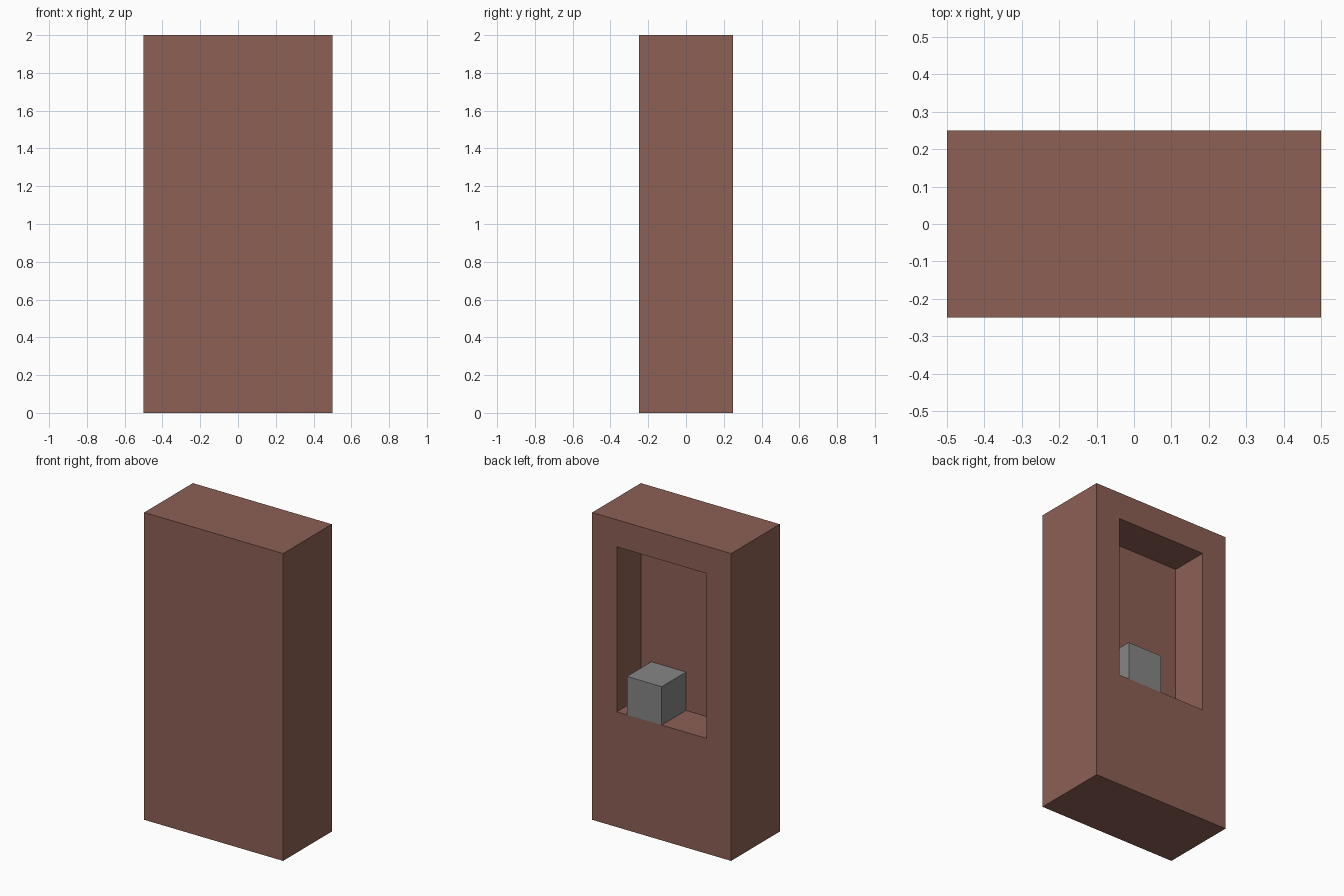
import bpy
import bmesh
from mathutils import Matrix, Vector

default = bpy.data.objects.get("Cube")
if default:
    bpy.data.objects.remove(default, do_unlink=True)


def make_material(name, rgb):
    mat = bpy.data.materials.new(name)
    mat.use_nodes = True
    mat.diffuse_color = (*rgb, 1)
    mat.node_tree.nodes["Principled BSDF"].inputs["Base Color"].default_value = (*rgb, 1)
    return mat


def box(bm, low, high):
    low, high = Vector(low), Vector(high)
    matrix = Matrix.Translation((low + high) / 2) @ Matrix.Diagonal((*(high - low), 1))
    bmesh.ops.create_cube(bm, size=1, matrix=matrix)


def finish(bm, name, mat):
    bmesh.ops.recalc_face_normals(bm, faces=bm.faces)
    mesh = bpy.data.meshes.new(name)
    bm.to_mesh(mesh)
    bm.free()
    mesh.materials.append(mat)
    bpy.context.collection.objects.link(bpy.data.objects.new(name, mesh))


brown = make_material("brown", (0.266, 0.117, 0.091))
grey = make_material("grey", (0.24, 0.24, 0.24))

# Slab with a rectangular recess in its back
bm = bmesh.new()
box(bm, (-0.5, -0.25, 0), (0.5, 0.25, 2))
back = max(bm.faces, key=lambda f: f.calc_center_median().y)
bmesh.ops.inset_individual(bm, faces=[back], thickness=0.25)
for v in back.verts:
    if v.co.z < 1:
        v.co.z = 0.75
floor = bmesh.ops.extrude_discrete_faces(bm, faces=[back])["faces"][0]
for v in floor.verts:
    v.co.y = 0
finish(bm, "recessed_slab", brown)

# Small block in the lower corner of the recess
bm = bmesh.new()
box(bm, (0, 0, 0.75), (0.25, 0.25, 1))
finish(bm, "corner_block", grey)
